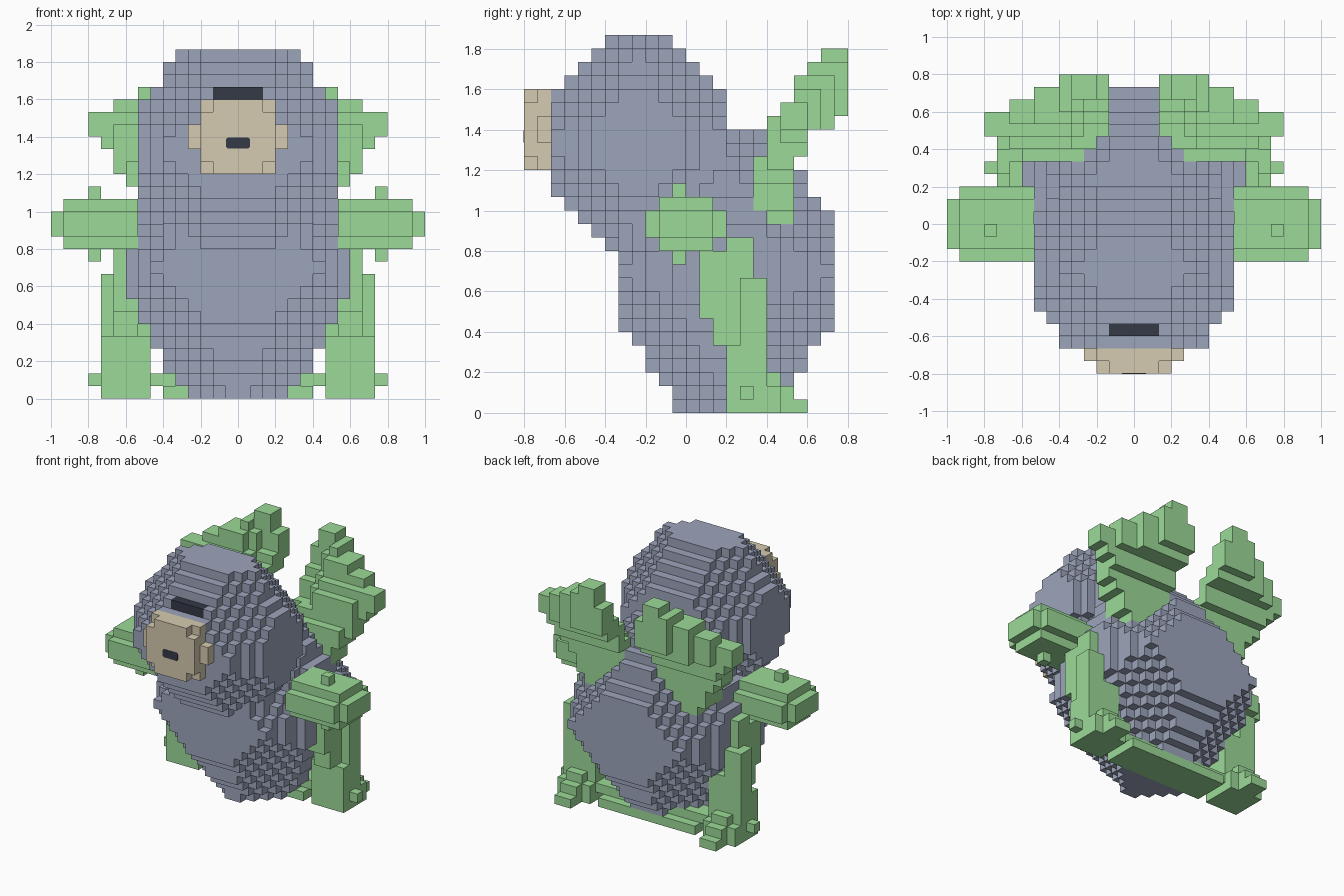
import bpy
import bmesh
from math import floor
from mathutils import Vector

S = 2 / 30  # block size; all shapes below are in whole blocks

if "Cube" in bpy.data.objects:
    bpy.data.objects.remove(bpy.data.objects["Cube"], do_unlink=True)


def material(name, rgb):
    mat = bpy.data.materials.new(name)
    mat.use_nodes = True
    mat.diffuse_color = (*rgb, 1)
    mat.node_tree.nodes["Principled BSDF"].inputs["Base Color"].default_value = (*rgb, 1)
    return mat


blue = material("slate blue", (0.335, 0.375, 0.5))
green = material("leaf green", (0.33, 0.70, 0.31))
tan = material("tan", (0.67, 0.60, 0.44))
dark = material("charcoal", (0.035, 0.042, 0.063))

blocks = {}   # grid cell -> part name
colours = {}  # part name -> material


def fill(part, mat, lo, hi, inside=lambda p: True):
    """Fill the cells of a box whose centres satisfy a rule."""
    colours[part] = mat
    for i in range(lo[0], hi[0]):
        for j in range(lo[1], hi[1]):
            for k in range(lo[2], hi[2]):
                if inside(Vector((i + .5, j + .5, k + .5))):
                    blocks[i, j, k] = part


def pair(part, mat, lo, hi, inside=lambda p: True):
    """Fill a box on the left and its mirror image on the right."""
    fill("left_" + part, mat, lo, hi, inside)
    fill("right_" + part, mat, (-hi[0], lo[1], lo[2]), (-lo[0], hi[1], hi[2]),
         lambda p: inside(Vector((-p.x, p.y, p.z))))


def facets(centre, *cuts):
    """Chamfer a box: each cut is three weights and a limit."""
    def inside(p):
        d = [abs(p[a] - centre[a]) for a in range(3)]
        return all(d[0] * u + d[1] * v + d[2] * w <= limit for u, v, w, limit in cuts)
    return inside


# Faceted egg-shaped body, widest a little above the middle
taper = facets((0, 3, 11), (1, 0, .5, 9.77))
egg = facets((0, 3, 10.4), (0, 1, .7, 10.55), (1, .5, 0, 10.3), (1, 1, 1, 14.1))
fill("body", blue, (-9, -5, 0), (9, 11, 21), lambda p: taper(p) and egg(p))

# Faceted round head
fill("head", blue, (-8, -10, 12), (8, 3, 28),
     facets((0, -3.5, 20), (0, 1, 1, 9.6), (1, 0, .7, 10.06),
            (1, .7, 0, 9.75), (1, 1, 1, 12.1)))

# Snout and brow band
fill("snout", tan, (-4, -11, 20), (4, -10, 22))
fill("snout", tan, (-3, -11, 18), (3, -10, 24))
fill("snout", tan, (-3, -12, 19), (3, -11, 23))
fill("snout", tan, (-2, -12, 18), (2, -11, 24))
fill("eye_band", dark, (-2, -9, 24), (2, -8, 25))

# Stubby arms with a knob above and below
pair("arm", green, (8, -2, 12), (14, 2, 16))
pair("arm", green, (8, -3, 13), (14, 3, 15))
pair("arm", green, (14, -2, 13), (15, 2, 15))
pair("arm", green, (11, -1, 11), (12, 0, 17))

# Slanted legs with feet and toes
pair("leg", green, (7, 3, 0), (11, 6, 5))
pair("leg", green, (7, 4, 5), (11, 6, 7))
pair("leg", green, (8, 1, 7), (10, 5, 12))
pair("leg", green, (8, 2, 5), (10, 5, 7))
pair("leg", green, (8, 3, 12), (10, 5, 13))
pair("leg", green, (9, 4, 7), (11, 6, 10))
pair("leg", green, (7, 6, 0), (11, 7, 2))
pair("leg", green, (8, 6, 2), (10, 7, 3))
pair("leg", green, (8, 7, 0), (10, 8, 2))
pair("leg", green, (11, 4, 1), (12, 5, 2))
pair("leg", green, (8, 8, 0), (10, 9, 1))

# Base plate joining the feet
fill("base_plate", green, (-6, 3, 0), (6, 7, 1))
fill("base_plate", green, (-8, 4, 1), (8, 6, 2))

# Swept-back wings: one slice per layer of (inner x, outer x, front y, back y)
wing = [(4, 7, 6, 8), (3, 8, 5, 8), (3, 8, 5, 8), (2, 9, 5, 8), (2, 10, 5, 8),
        (2, 10, 6, 9), (2, 11, 6, 9), (2, 12, 6, 11), (2, 12, 7, 12),
        (2, 10, 8, 12), (2, 8, 8, 12), (3, 6, 9, 12), (3, 5, 10, 12)]
for layer, (x0, x1, y0, y1) in enumerate(wing, start=14):
    # The inner edge of the upper layers leans back
    lean = .6 if layer > 19 else 0
    # The fingers step forward towards the outside, and the front face bows
    pair("wing", green, (x0, min(y0, 7), layer), (x1, y1, layer + 1),
         lambda p: p.y < 12 - max(0, floor(p.x / 2) - 2)
         and p.y > (min(10, y0 + lean * max(0, 6 - p.x)) if p.x < 10 else 7)
         and p.y > 5 + .7 * max(0, abs(p.x - 6.5) - 1.5))


def build(part, mat):
    """Make a mesh from the exposed block faces of one part."""
    bm = bmesh.new()
    verts = {}

    def vert(corner):
        key = tuple(corner)
        if key not in verts:
            verts[key] = bm.verts.new(Vector(key) * S)
        return verts[key]

    for cell, owner in blocks.items():
        if owner != part:
            continue
        for axis in range(3):
            u, v = (axis + 1) % 3, (axis + 2) % 3
            for side in (0, 1):
                near = list(cell)
                near[axis] += 2 * side - 1
                if tuple(near) in blocks:
                    continue
                ring = []
                for du, dv in ((0, 0), (1, 0), (1, 1), (0, 1)):
                    corner = list(cell)
                    corner[axis] += side
                    corner[u] += du
                    corner[v] += dv
                    ring.append(vert(corner))
                bm.faces.new(ring if side else ring[::-1])
    mesh = bpy.data.meshes.new(part)
    bm.to_mesh(mesh)
    bm.free()
    mesh.materials.append(mat)
    bpy.context.collection.objects.link(bpy.data.objects.new(part, mesh))


for part, mat in colours.items():
    build(part, mat)

# Thin nose plate with clipped corners
bpy.ops.mesh.primitive_cube_add(size=1, location=(0, -12 * S, 20.5 * S))
nose = bpy.context.object
nose.name = "nose"
nose.scale = (1.9 * S, 0.005, 0.9 * S)
bpy.ops.object.transform_apply(location=False, rotation=False, scale=True)
nose.data.materials.append(dark)
bm = bmesh.new()
bm.from_mesh(nose.data)
depth_edges = [e for e in bm.edges if abs((e.verts[0].co - e.verts[1].co).y) > 0.004]
bmesh.ops.bevel(bm, geom=depth_edges, offset=0.01, segments=1, affect="EDGES")
bm.to_mesh(nose.data)
bm.free()
